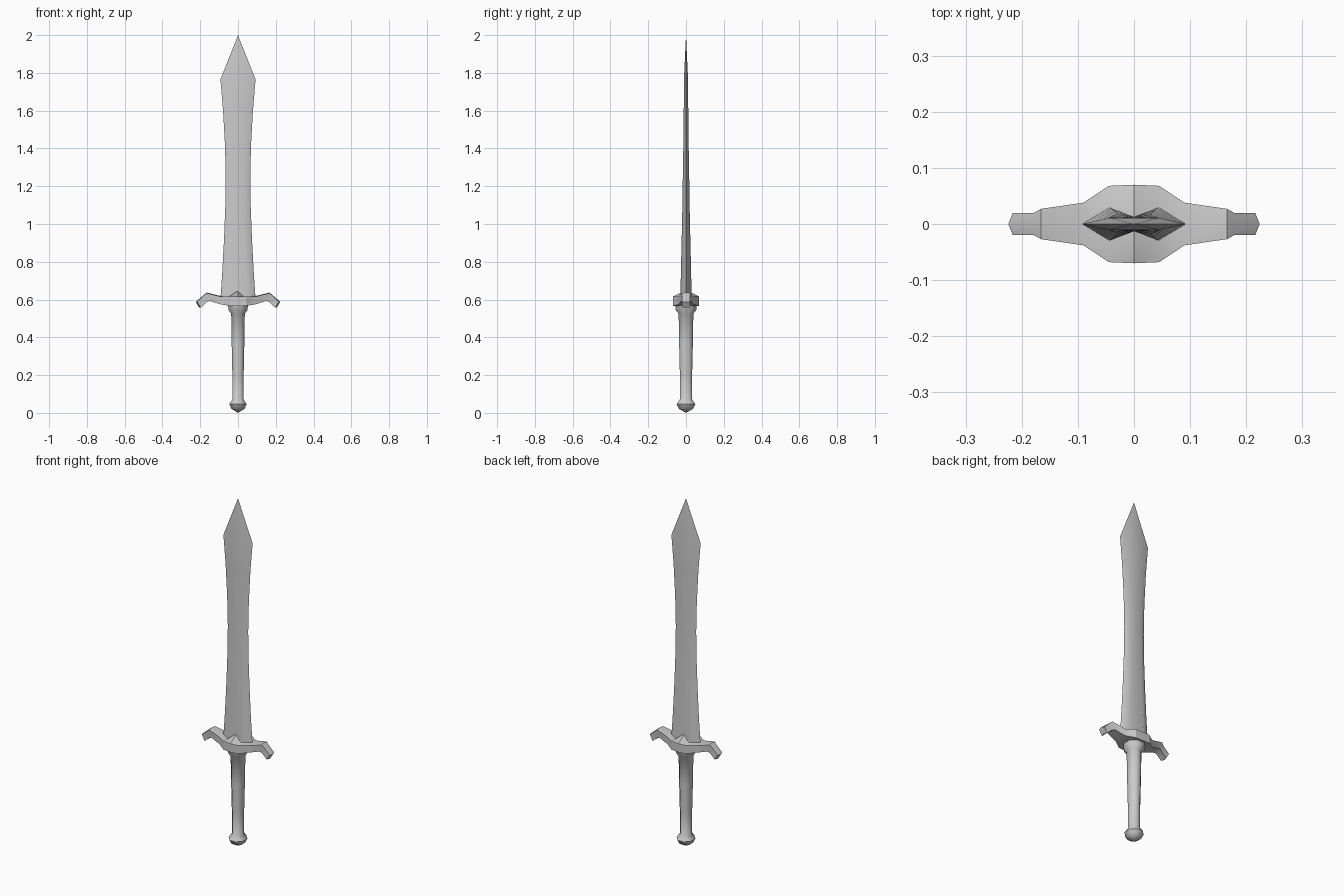
import bpy, bmesh, math

if "Cube" in bpy.data.objects:
    bpy.data.objects.remove(bpy.data.objects["Cube"])


def skin(name, rings, angle=35):
    """Bridge matching closed rings; single-point rings become tips."""
    bm = bmesh.new()
    loops = [[bm.verts.new(p) for p in r] for r in rings]
    n = max(len(l) for l in loops)
    for a, b in zip(loops, loops[1:]):
        for i in range(n):
            j = (i + 1) % n
            quad = [a[i % len(a)], a[j % len(a)], b[j % len(b)], b[i % len(b)]]
            bm.faces.new(list(dict.fromkeys(quad)))
    for end in (loops[0], loops[-1]):
        if len(end) > 2:
            bm.faces.new(end)
    bmesh.ops.recalc_face_normals(bm, faces=bm.faces)
    me = bpy.data.meshes.new(name)
    bm.to_mesh(me)
    bm.free()
    ob = bpy.data.objects.new(name, me)
    bpy.context.collection.objects.link(ob)
    bpy.ops.object.select_all(action='DESELECT')
    ob.select_set(True)
    bpy.context.view_layer.objects.active = ob
    bpy.ops.object.shade_smooth_by_angle(angle=math.radians(angle))
    return ob


# Blade: waisted outline, two ridges with a shallow groove that fades upward
def blade_ring(z, w, ridge, groove):
    r = w * 0.47
    return [(w, 0, z), (r, ridge, z), (0, groove, z), (-r, ridge, z),
            (-w, 0, z), (-r, -ridge, z), (0, -groove, z), (r, -ridge, z)]


blade = [(0.59, 0.094, 0.030, 0.013), (0.75, 0.083, 0.027, 0.013),
         (0.92, 0.074, 0.023, 0.012), (1.10, 0.067, 0.019, 0.012),
         (1.25, 0.065, 0.017, 0.011), (1.42, 0.069, 0.014, 0.011),
         (1.60, 0.079, 0.012, 0.011), (1.765, 0.093, 0.011, 0.011)]
skin("blade", [blade_ring(*s) for s in blade] + [[(0, 0, 2.0)]], 60)


# Crossguard: six-sided sections (top x, top z, bottom x, bottom z, half depth, ridge lift, bulge)
def guard_ring(s, side):
    tx, tz, bx, bz, d, lift, bulge = s
    return [(side * tx, -d, tz), (side * (tx + bulge), 0, tz + lift), (side * tx, d, tz),
            (side * bx, d, bz), (side * (bx + bulge), 0, bz), (side * bx, -d, bz)]


guard = [(0.0, 0.615, 0.0, 0.565, 0.070, 0.035, 0),
         (0.045, 0.615, 0.045, 0.567, 0.068, 0.003, 0),
         (0.09, 0.615, 0.09, 0.574, 0.038, 0.003, 0),
         (0.166, 0.634, 0.150, 0.592, 0.027, 0.003, 0),
         (0.178, 0.624, 0.164, 0.588, 0.020, 0.003, 0),
         (0.216, 0.588, 0.197, 0.557, 0.020, 0.0, 0.008)]
skin("crossguard", [guard_ring(s, -1) for s in reversed(guard)]
     + [guard_ring(s, 1) for s in guard[1:]], 30)


# Handle: eight-sided collar, tapered grip and pointed pommel
def handle_ring(r, z):
    return [(r * 0.95 * math.cos(k * math.pi / 4 + math.pi / 8),
             r * 1.03 * math.sin(k * math.pi / 4 + math.pi / 8), z) for k in range(8)]


handle = [(0.052, 0.046), (0.034, 0.072), (0.034, 0.20), (0.038, 0.36),
          (0.041, 0.525), (0.058, 0.545), (0.060, 0.58)]
skin("grip_and_pommel", [[(0, 0, 0.0)]] + [handle_ring(0.040, 0.022)]
     + [handle_ring(*s) for s in handle], 50)
